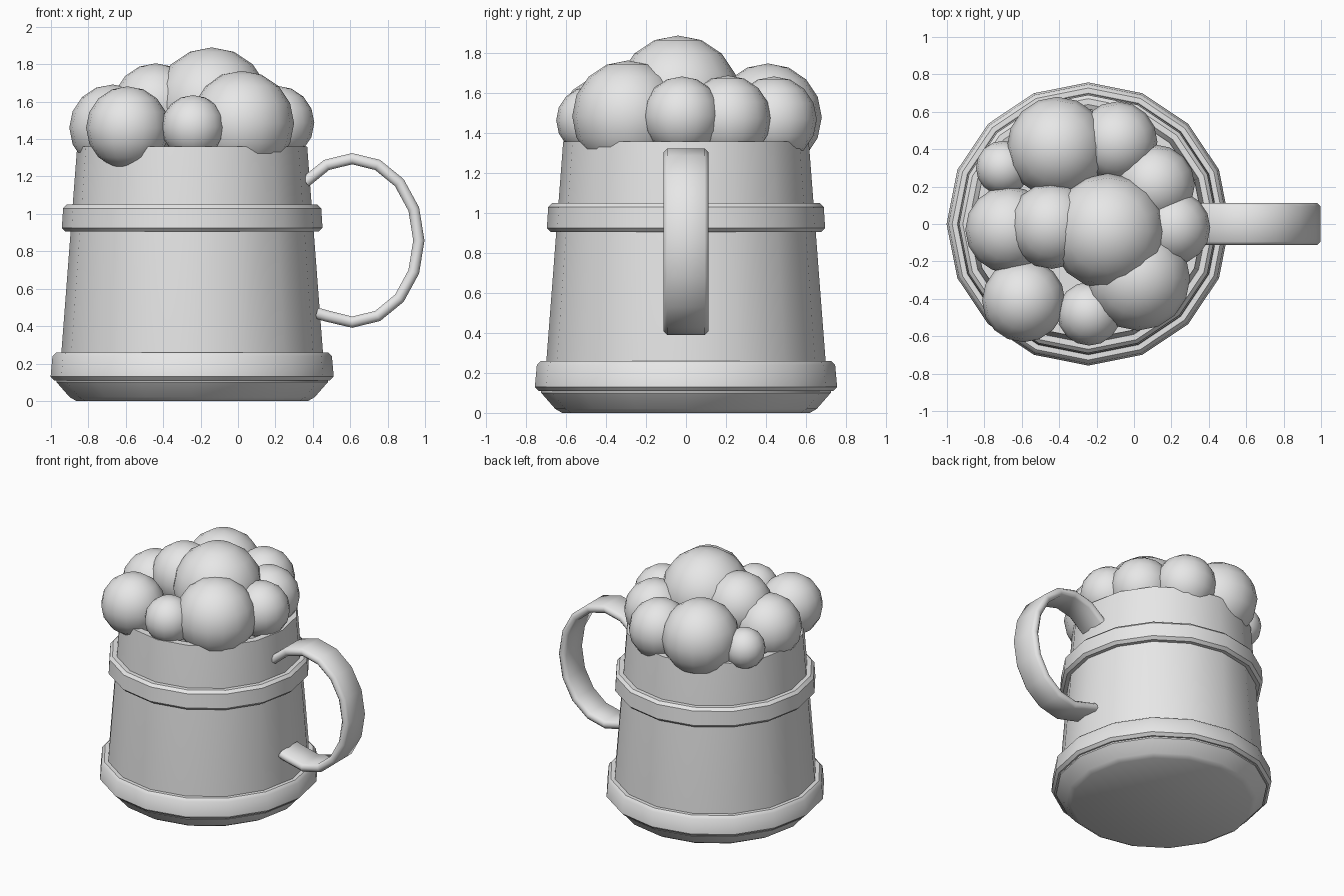
import bpy
from math import sin, cos, pi, radians

if "Cube" in bpy.data.objects:
    bpy.data.objects.remove(bpy.data.objects["Cube"], do_unlink=True)

SIDES = 16
AXIS_X = -0.245

grey = bpy.data.materials.new("plain_grey")
grey.use_nodes = True
grey.diffuse_color = (0.8, 0.8, 0.8, 1)
grey.node_tree.nodes["Principled BSDF"].inputs["Base Color"].default_value = (0.8, 0.8, 0.8, 1)


def finish(obj, angle):
    obj.data.materials.append(grey)
    bpy.ops.object.select_all(action="DESELECT")
    obj.select_set(True)
    bpy.context.view_layer.objects.active = obj
    bpy.ops.object.mode_set(mode="EDIT")
    bpy.ops.mesh.select_all(action="SELECT")
    bpy.ops.mesh.normals_make_consistent(inside=False)
    bpy.ops.object.mode_set(mode="OBJECT")
    bpy.ops.object.shade_smooth_by_angle(angle=radians(angle))


def skin(name, rings, loop, angle=40):
    """Joins equal rings of points with quads, as a closed loop or with end caps."""
    n = len(rings[0])
    count = len(rings)
    faces = []
    for i in range(count if loop else count - 1):
        a, b = i * n, (i + 1) % count * n
        faces += [(a + j, a + (j + 1) % n, b + (j + 1) % n, b + j) for j in range(n)]
    if not loop:
        faces += [tuple(range(n)), tuple(range((count - 1) * n, count * n))]
    mesh = bpy.data.meshes.new(name)
    mesh.from_pydata([p for ring in rings for p in ring], [], faces)
    obj = bpy.data.objects.new(name, mesh)
    bpy.context.collection.objects.link(obj)
    finish(obj, angle)
    return obj


def lathe(name, profile, loop=False):
    """Turns (radius, height) points around the mug's axis."""
    turns = [2 * pi * k / SIDES for k in range(SIDES)]
    return skin(name, [[(AXIS_X + r * cos(t), r * sin(t), z) for t in turns]
                       for r, z in profile], loop)


def band(name, low, high, r_low, r_high, inner, bevel=0.02):
    """A hoop with softened outer edges."""
    lathe(name, [(inner, low), (r_low - bevel, low), (r_low, low + bevel),
                 (r_high, high - bevel), (r_high - bevel, high), (inner, high)], loop=True)


# Tapered cup with an open, hollow top
lathe("mug_body", [(0.70, 0.12), (0.70, 0.25), (0.615, 1.36),
                   (0.565, 1.36), (0.64, 0.27)])

# Rounded foot and the two hoops
lathe("mug_foot", [(0.62, 0), (0.655, 0.02), (0.725, 0.10), (0.725, 0.14)])
band("base_hoop", 0.11, 0.26, 0.757, 0.747, 0.66)
band("upper_hoop", 0.905, 1.05, 0.697, 0.69, 0.60)

# Handle: a bevelled flat strap swept round an oval
path = [(0.36, 1.17)]
path += [(0.61 + 0.357 * cos(a), 0.858 + 0.437 * sin(a))
         for a in (radians(112.5 - 22.5 * k) for k in range(11))]
path += [(0.42, 0.47)]
half_w, half_t, cut = 0.112, 0.03, 0.018
section = [(half_w, half_t - cut), (half_w - cut, half_t),
           (cut - half_w, half_t), (-half_w, half_t - cut),
           (-half_w, cut - half_t), (cut - half_w, -half_t),
           (half_w - cut, -half_t), (half_w, cut - half_t)]
rings = []
for i, (x, z) in enumerate(path):
    x0, z0 = path[max(i - 1, 0)]
    x1, z1 = path[min(i + 1, len(path) - 1)]
    length = ((x1 - x0) ** 2 + (z1 - z0) ** 2) ** 0.5
    nx, nz = -(z1 - z0) / length, (x1 - x0) / length
    rings.append([(x + nx * t, w, z + nz * t) for w, t in section])
skin("handle", rings, False, 50)

# Foam bubbles: x, y, z, radius
bubbles = {
    "top": (-0.14, -0.04, 1.58, 0.31),
    "front_left": (0.02, -0.29, 1.485, 0.28),
    "front_right": (-0.59, -0.41, 1.46, 0.222),
    "front_middle": (-0.24, -0.48, 1.465, 0.17),
    "handle_side": (0.21, -0.02, 1.487, 0.198),
    "left_rear": (0.11, 0.21, 1.475, 0.215),
    "back_left": (-0.09, 0.44, 1.47, 0.215),
    "back_right": (-0.41, 0.41, 1.48, 0.27),
    "upper_right": (-0.44, -0.01, 1.575, 0.23),
    "right": (-0.67, -0.03, 1.46, 0.232),
    "right_rear": (-0.70, 0.30, 1.43, 0.145),
}
for name, (x, y, z, r) in bubbles.items():
    bpy.ops.mesh.primitive_uv_sphere_add(segments=16, ring_count=8, radius=r, location=(x, y, z))
    bubble = bpy.context.object
    bubble.name = "foam_" + name
    finish(bubble, 60)
